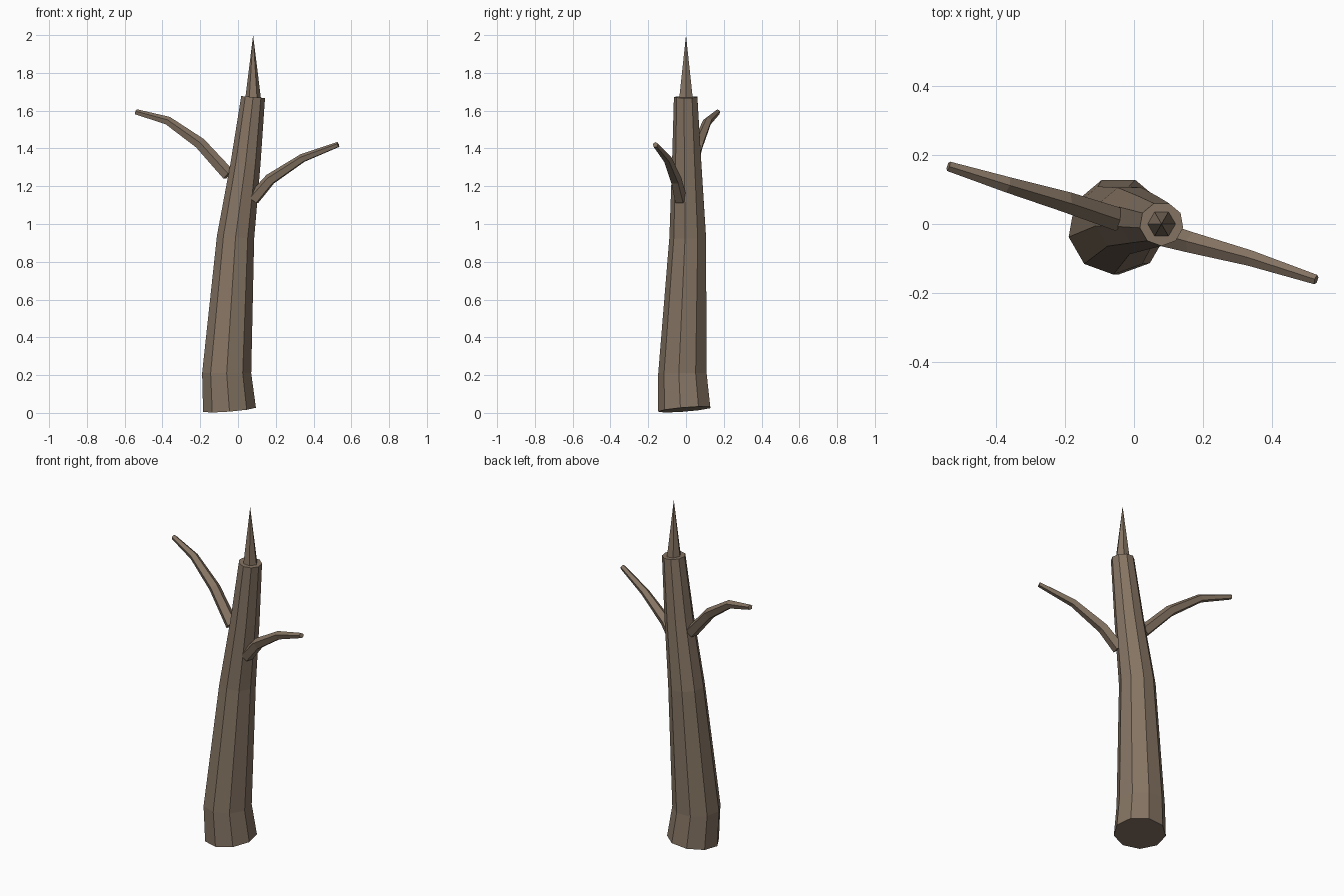
import bpy, bmesh
from math import cos, sin, radians, tau
from mathutils import Vector

cube = bpy.data.objects.get("Cube")
if cube:
    bpy.data.objects.remove(cube, do_unlink=True)

# Single bark colour
bark = bpy.data.materials.new("brown_bark")
bark.use_nodes = True
color = (0.235, 0.175, 0.125, 1)
bark.diffuse_color = color
shader = bark.node_tree.nodes["Principled BSDF"]
shader.inputs["Base Color"].default_value = color
shader.inputs["Roughness"].default_value = 0.9


def loft(name, rings):
    """Skin a list of vertex rings and cap both ends."""
    bm = bmesh.new()
    rows = [[bm.verts.new(p) for p in ring] for ring in rings]
    n = len(rows[0])
    for a, b in zip(rows, rows[1:]):
        for i in range(n):
            j = (i + 1) % n
            bm.faces.new((a[i], a[j], b[j], b[i]))
    bm.faces.new(rows[0][::-1])
    bm.faces.new(rows[-1])
    bmesh.ops.recalc_face_normals(bm, faces=bm.faces[:])
    mesh = bpy.data.meshes.new(name)
    bm.to_mesh(mesh)
    bm.free()
    mesh.materials.append(bark)
    obj = bpy.data.objects.new(name, mesh)
    bpy.context.collection.objects.link(obj)
    return obj


def trunk_ring(x, y, z, r, slope_x, slope_y, sides=9):
    """Nearly level ring, tilted by the two slopes."""
    ring = []
    for i in range(sides):
        a = radians(30) + tau * i / sides
        dx, dy = r * cos(a), r * sin(a)
        ring.append((x + dx, y + dy, z + slope_x * dx + slope_y * dy))
    return ring


def branch(name, path, radii, sides=5):
    """Tapered tube whose rings stand across the path."""
    pts = [Vector(p) for p in path]
    rings = []
    for i, (p, r) in enumerate(zip(pts, radii)):
        t = (pts[min(i + 1, len(pts) - 1)] - pts[max(i - 1, 0)]).normalized()
        side = t.cross(Vector((0, 0, 1))).normalized()
        up = side.cross(t)
        rings.append([p + r * (up * cos(tau * k / sides) + side * sin(tau * k / sides))
                      for k in range(sides)])
    return loft(name, rings)


# Leaning, tapering trunk
loft("trunk", [
    trunk_ring(-0.045, -0.005, 0.018, 0.142, 0.08, 0.08),
    trunk_ring(-0.06, -0.015, 0.21, 0.132, 0, 0),
    trunk_ring(-0.013, 0.012, 0.93, 0.1, -0.08, 0),
    trunk_ring(0.04, 0.006, 1.32, 0.08, -0.1, 0),
    trunk_ring(0.08, 0, 1.672, 0.064, -0.08, 0),
])

# Two bent side branches
radii = (0.036, 0.032, 0.024, 0.015)
branch("left_branch", [(0.08, -0.03, 1.13), (0.17, -0.055, 1.235),
                       (0.34, -0.1, 1.347), (0.53, -0.162, 1.42)], radii)
branch("right_branch", [(-0.05, 0.015, 1.26), (-0.2, 0.065, 1.425),
                        (-0.37, 0.115, 1.545), (-0.54, 0.168, 1.593)], radii)

# Splintered spike on the broken top
bpy.ops.mesh.primitive_cone_add(vertices=6, radius1=0.042, radius2=0, depth=0.34,
                                location=(0.08, 0, 1.83), rotation=(0, 0, radians(30)))
spike = bpy.context.object
spike.name = "top_spike"
spike.data.materials.append(bark)
